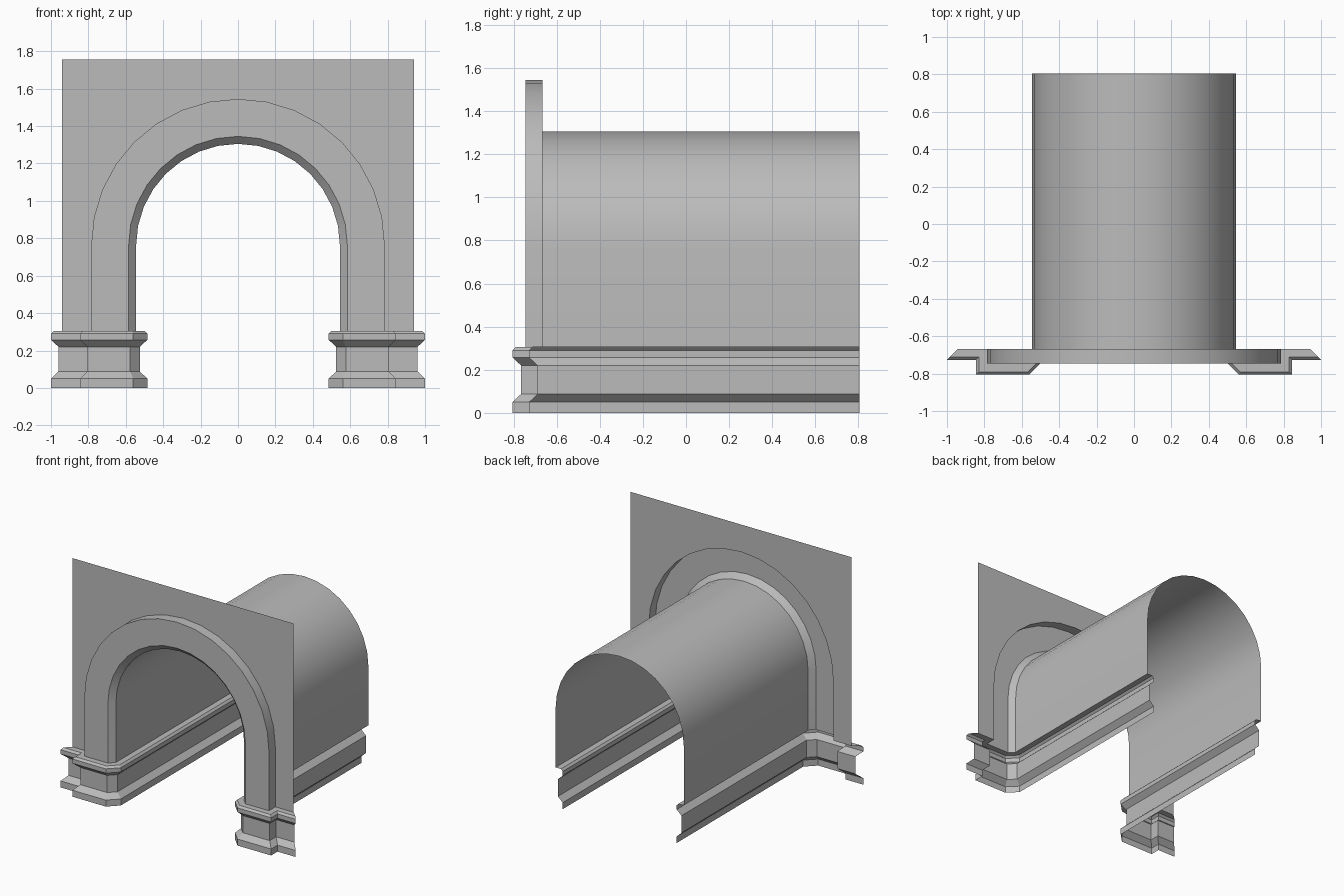
import bpy
import math

cube = bpy.data.objects.get("Cube")
if cube:
    bpy.data.objects.remove(cube, do_unlink=True)

stone = bpy.data.materials.new("grey_stone")
stone.use_nodes = True
GREY = (0.5, 0.5, 0.5, 1)
stone.diffuse_color = GREY
stone.node_tree.nodes["Principled BSDF"].inputs["Base Color"].default_value = GREY

SPRING, BASE_TOP = 0.76, 0.305          # arch spring line, top of plinth
OUTER, FACE, INNER = 0.785, 0.585, 0.545  # arch radii
WALL_Y, FRONT_Y, BACK_Y = -0.667, -0.745, 0.805
CHAMFER_Y = FRONT_Y + FACE - INNER
SEGMENTS = 16


def add_object(name, verts, faces):
    mesh = bpy.data.meshes.new(name)
    mesh.from_pydata(verts, [], faces)
    mesh.materials.append(stone)
    obj = bpy.data.objects.new(name, mesh)
    bpy.context.collection.objects.link(obj)
    bpy.ops.object.select_all(action='DESELECT')
    obj.select_set(True)
    bpy.context.view_layer.objects.active = obj
    bpy.ops.object.shade_smooth_by_angle(angle=math.radians(20))
    return obj


def loft(name, rows):
    """Join rows of equal length into an open strip surface."""
    n = len(rows[0])
    verts = [p for row in rows for p in row]
    faces = [(j * n + i, j * n + i + 1, (j + 1) * n + i + 1, (j + 1) * n + i)
             for j in range(len(rows) - 1) for i in range(n - 1)]
    return add_object(name, verts, faces)


def arch(r, y):
    """Round arch on straight legs, from the left leg to the right leg."""
    curve = [(r * math.cos(math.pi * k / SEGMENTS), y,
              SPRING + r * math.sin(math.pi * k / SEGMENTS))
             for k in range(SEGMENTS + 1)]
    return [(r, y, BASE_TOP)] + curve + [(-r, y, BASE_TOP)]


def plinth_plan(d, z):
    """Plan line of the plinth, pushed out from the walls by d."""
    k = d * math.tan(math.pi / 8)
    plan = [(0.94 + d, WALL_Y - d), (OUTER + d, WALL_Y - d),
            (OUTER + d, FRONT_Y - d), (FACE - k, FRONT_Y - d),
            (INNER - d, CHAMFER_Y - k), (INNER - d, BACK_Y)]
    return [(x, y, z) for x, y in plan]


# Flat front wall with the arched opening
outline = arch(OUTER, WALL_Y) + [(x, WALL_Y, z) for x, z in
                                 ((-0.94, BASE_TOP), (-0.94, 1.755),
                                  (0.94, 1.755), (0.94, BASE_TOP))]
add_object("front_wall", outline, [tuple(reversed(range(len(outline))))])

# Raised arch surround with chamfered inner edge
loft("arch_surround", [arch(OUTER, WALL_Y), arch(OUTER, FRONT_Y),
                       arch(FACE, FRONT_Y), arch(INNER, CHAMFER_Y)])

# Barrel vault behind it
loft("tunnel_vault", [arch(INNER, CHAMFER_Y), arch(INNER, BACK_Y)])

# Moulded plinth, mirrored to both sides
moulding = [(0, BASE_TOP), (0.045, BASE_TOP), (0.06, 0.29), (0.06, 0.257),
            (0.02, 0.22), (0.02, 0.088), (0.06, 0.05), (0.06, 0)]
plinth = loft("plinth_moulding", [plinth_plan(d, z) for d, z in moulding])
plinth.modifiers.new("Mirror", 'MIRROR').use_axis[0] = True
